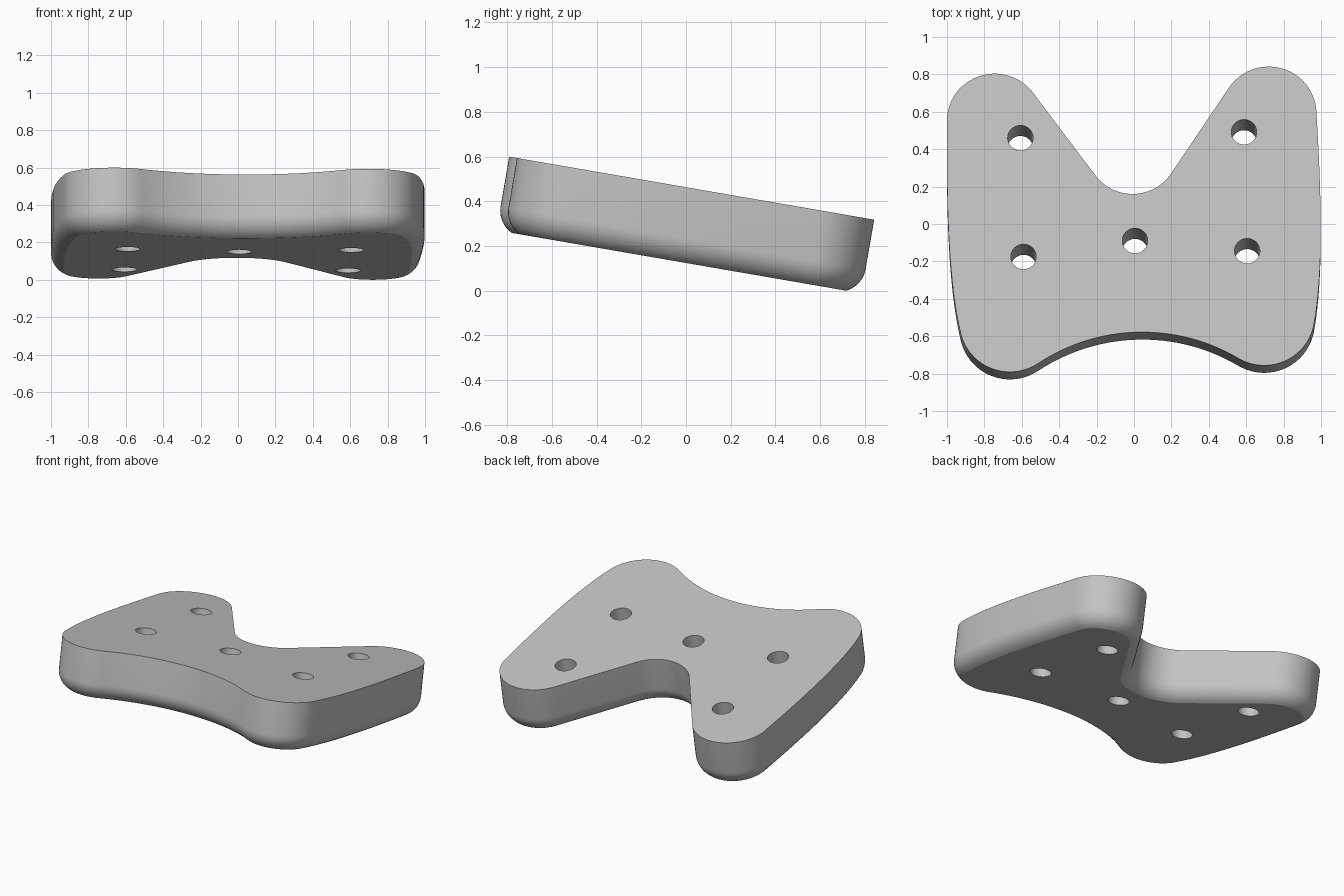
import bpy
import bmesh
from math import sin, cos, radians, pi, tau
from mathutils import Matrix, Vector
from mathutils.geometry import interpolate_bezier

cube = bpy.data.objects.get("Cube")
if cube:
    bpy.data.objects.remove(cube, do_unlink=True)

THICK = 0.334          # plate thickness
ROUND = 0.12           # radius of the rounded lower edge
ROUND_END = radians(65)  # rounding stops here, leaving a crease
HOLE_R = 0.068


def arc(cx, cy, r, start, end, steps):
    """Points on an arc, angles in degrees, last point left out."""
    angles = [radians(start + (end - start) * i / steps) for i in range(steps)]
    return [Vector((cx + r * cos(a), cy + r * sin(a))) for a in angles]


def ring(bm, points, z):
    return [bm.verts.new((p.x, p.y, z)) for p in points]


def skin(bm, a, b):
    for i in range(len(a)):
        j = (i + 1) % len(a)
        bm.faces.new((a[i], a[j], b[j], b[i]))


def cap(bm, loops):
    """Flat face bounded by an outer loop and hole loops."""
    edges = [bm.edges.get((l[i - 1], l[i])) for l in loops for i in range(len(l))]
    bmesh.ops.triangle_fill(bm, use_beauty=True, use_dissolve=False, edges=edges)


# Right half of the outline, from the front recess round to the back notch
half = arc(0, -1.583, 0.996, 90, 57.5, 16)
half += arc(0.68, -0.515, 0.27, 237.5, 345, 20)
side = interpolate_bezier(Vector((0.941, -0.585)), Vector((1.01, -0.28)),
                          Vector((1.0, 0.2)), Vector((0.988, 0.58)), 16)
half += [Vector((p[0], p[1])) for p in side[:-1]]
half += arc(0.733, 0.58, 0.255, 0, 144.5, 26) + arc(0.733, 0.58, 0.255, 144.5, 145, 1)
half += arc(0, 0.409, 0.246, -35.5, -90, 12)
half.append(Vector((0, 0.163)))
outline = half + [Vector((-p.x, p.y)) for p in reversed(half[1:-1])]

# Inward normals used to offset the outline along the rounded edge
count = len(outline)
inward = []
for i in range(count):
    t = outline[(i + 1) % count] - outline[i - 1]
    inward.append(Vector((-t.y, t.x)).normalized())

# Wall rings: top edge, then the rounded lower edge
bm = bmesh.new()
wall_depth = THICK - ROUND * sin(ROUND_END)
levels = [(0, 0)]
for i in range(9):
    a = ROUND_END * i / 8
    levels.append((ROUND * (1 - cos(a)), wall_depth + ROUND * sin(a)))
rings = [ring(bm, [p + n * inset for p, n in zip(outline, inward)], -depth)
         for inset, depth in levels]
for a, b in zip(rings, rings[1:]):
    skin(bm, a, b)

# Five through holes
tops, bottoms = [rings[0]], [rings[-1]]
for x, y in ((-0.598, 0.483), (0.598, 0.483), (-0.598, -0.162),
             (0.598, -0.162), (0, -0.091)):
    circle = arc(x, y, HOLE_R, 0, 360, 32)
    upper, lower = ring(bm, circle, 0), ring(bm, circle, -THICK)
    skin(bm, upper, lower)
    tops.append(upper)
    bottoms.append(lower)

# Flat top and bottom
cap(bm, tops)
cap(bm, bottoms)
bmesh.ops.recalc_face_normals(bm, faces=bm.faces)

# Lean the plate so its front is raised
bm.transform(Matrix.Translation((0.003, 0, 0.463))
             @ Matrix.Rotation(radians(-9.8), 4, 'X')
             @ Matrix.Rotation(radians(1.5), 4, 'Z'))

mesh = bpy.data.meshes.new("mounting_plate")
bm.to_mesh(mesh)
bm.free()
plate = bpy.data.objects.new("mounting_plate", mesh)
bpy.context.collection.objects.link(plate)

# Plain grey
grey = bpy.data.materials.new("light_grey")
grey.use_nodes = True
colour = (0.55, 0.55, 0.55, 1)
grey.diffuse_color = colour
grey.node_tree.nodes["Principled BSDF"].inputs["Base Color"].default_value = colour
mesh.materials.append(grey)

# Smooth walls with sharp rims
bpy.ops.object.select_all(action='DESELECT')
plate.select_set(True)
bpy.context.view_layer.objects.active = plate
bpy.ops.object.shade_smooth_by_angle(angle=radians(20))
